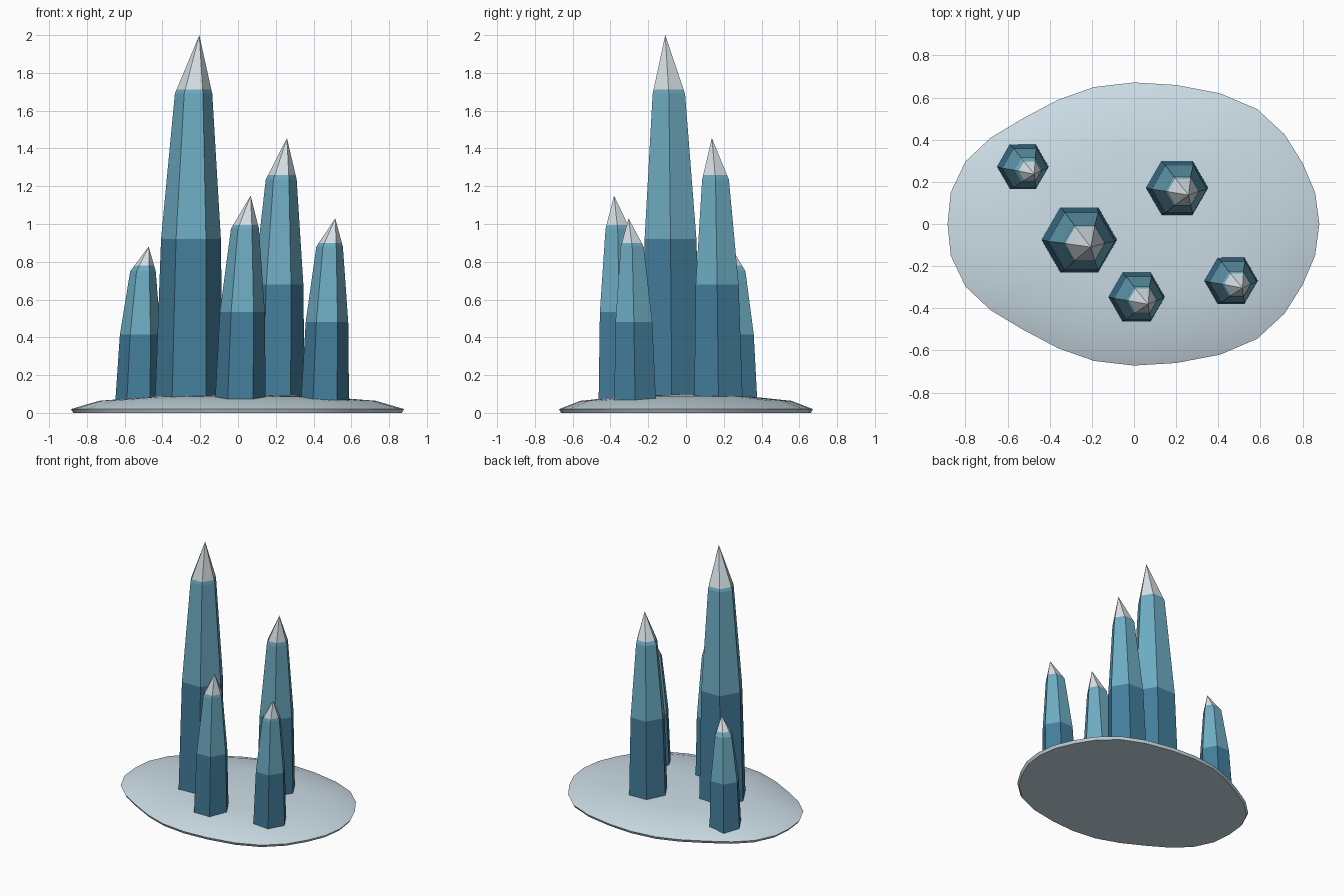
import bpy, bmesh, math

if "Cube" in bpy.data.objects:
    bpy.data.objects.remove(bpy.data.objects["Cube"])


def material(name, rgb):
    """Flat colour given as sRGB 0-255, stored linear."""
    lin = [((c / 255 + 0.055) / 1.055) ** 2.4 for c in rgb]
    m = bpy.data.materials.new(name)
    m.diffuse_color = (*lin, 1)
    m.use_nodes = True
    m.node_tree.nodes["Principled BSDF"].inputs["Base Color"].default_value = m.diffuse_color
    return m


STONE = material("pale stone", (204, 221, 230))
DEEP = material("deep blue", (68, 126, 156))
TEAL = material("light teal", (110, 173, 195))
FROST = material("frosted tip", (222, 232, 237))


def loft(bm, rings, mats):
    """Bridge successive rings of bmesh verts, one material per band."""
    for a, b, mi in zip(rings, rings[1:], mats):
        n = len(a)
        for i in range(n):
            j = (i + 1) % n
            if len(b) == 1:
                f = bm.faces.new((a[i], a[j], b[0]))
            else:
                f = bm.faces.new((a[i], a[j], b[j], b[i]))
            f.material_index = mi


def finish(bm, name, mats):
    bmesh.ops.recalc_face_normals(bm, faces=bm.faces)
    me = bpy.data.meshes.new(name)
    bm.to_mesh(me)
    bm.free()
    for m in mats:
        me.materials.append(m)
    ob = bpy.data.objects.new(name, me)
    bpy.context.collection.objects.link(ob)
    return ob


# Rock base: half outline mirrored across y, domed in shrinking rings
half = [(0.88, 0), (0.86, 0.15), (0.80, 0.29), (0.715, 0.425), (0.585, 0.545),
        (0.41, 0.62), (0.20, 0.66), (0.0, 0.672), (-0.19, 0.65), (-0.36, 0.59),
        (-0.53, 0.50), (-0.68, 0.41), (-0.80, 0.297), (-0.87, 0.15), (-0.885, 0)]
outline = half + [(x, -y) for x, y in half[-2:0:-1]]
bm = bmesh.new()
rings = [[bm.verts.new((x * s, y * s, z)) for x, y in outline]
         for s, z in ((0.985, 0), (1, 0.02), (0.83, 0.064), (0.5, 0.087))]
rings.append([bm.verts.new((0, 0, 0.1))])
loft(bm, rings, [0] * 4)
bm.faces.new(rings[0])
base = finish(bm, "rock_base", [STONE])
bpy.context.view_layer.objects.active = base
base.select_set(True)
bpy.ops.object.shade_smooth_by_angle(angle=math.radians(40))
base.select_set(False)


# Leaning six-sided crystals: dark foot, light shaft, frosted tip
LEAN = (0.055, -0.035)


def crystal(name, x, y, r, z_mid, z_shoulder, z_frost, z_tip):
    t = (z_frost - z_shoulder) / (z_tip - z_shoulder)   # frost line on the point
    levels = [(0.04, 1, 0), (z_mid, 0.88, 0.2), (z_shoulder, 0.55, 0.45),
              (z_frost, 0.55 * (1 - t), 0.45 + 0.55 * t)]
    bm = bmesh.new()
    rings = []
    for z, s, lean in levels:
        cx, cy = x + LEAN[0] * lean, y + LEAN[1] * lean
        rings.append([bm.verts.new((cx + r * s * math.cos(k * math.pi / 3),
                                    cy + r * s * math.sin(k * math.pi / 3), z))
                      for k in range(6)])
    rings.append([bm.verts.new((x + LEAN[0], y + LEAN[1], z_tip))])
    loft(bm, rings, [0, 1, 1, 2])
    bm.faces.new(rings[0])
    finish(bm, name, [DEEP, TEAL, FROST])


crystal("tall_crystal", -0.26, -0.075, 0.18, 0.92, 1.69, 1.712, 2.0)
crystal("back_crystal", 0.204, 0.172, 0.149, 0.68, 1.235, 1.26, 1.455)
crystal("front_crystal", 0.012, -0.346, 0.135, 0.535, 0.975, 0.995, 1.15)
crystal("right_crystal", 0.46, -0.269, 0.128, 0.48, 0.88, 0.9, 1.03)
crystal("left_crystal", -0.528, 0.272, 0.123, 0.415, 0.75, 0.78, 0.88)
